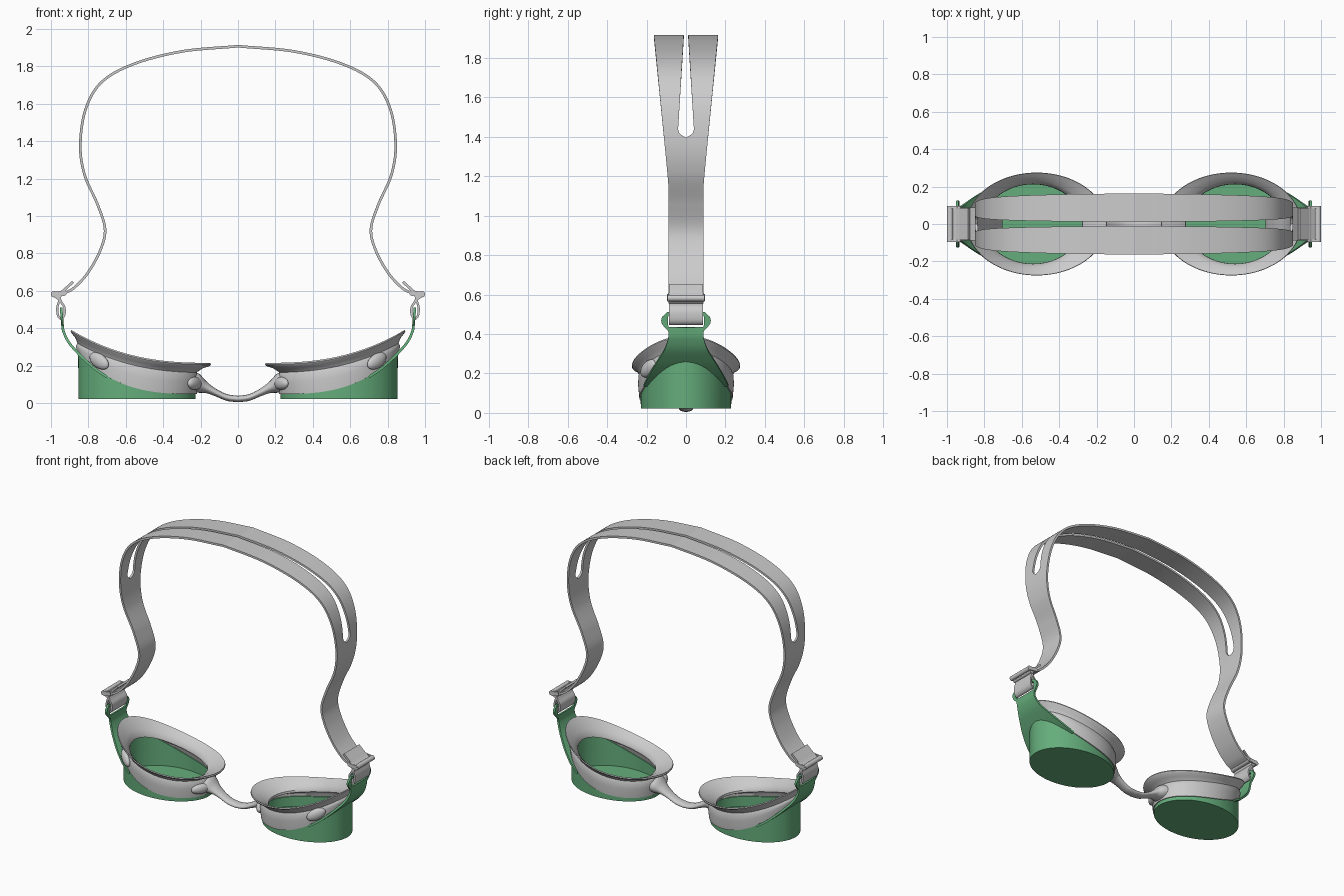
import bpy, bmesh, math
from mathutils import Vector, Matrix

if "Cube" in bpy.data.objects:
    bpy.data.objects.remove(bpy.data.objects["Cube"])

green = bpy.data.materials.new("green_plastic")
green.diffuse_color = (0.13, 0.42, 0.2, 1)
green.use_nodes = True
green.node_tree.nodes["Principled BSDF"].inputs["Base Color"].default_value = green.diffuse_color
N = 80


def finish(name, bm, mat=None, mirror=True, thick=0, angle=40):
    bmesh.ops.remove_doubles(bm, verts=bm.verts, dist=1e-4)
    bmesh.ops.recalc_face_normals(bm, faces=bm.faces)
    me = bpy.data.meshes.new(name)
    bm.to_mesh(me)
    bm.free()
    ob = bpy.data.objects.new(name, me)
    bpy.context.collection.objects.link(ob)
    bpy.ops.object.select_all(action='DESELECT')
    ob.select_set(True)
    bpy.context.view_layer.objects.active = ob
    if mat:
        me.materials.append(mat)
    if mirror:
        ob.modifiers.new("Mirror", 'MIRROR').merge_threshold = 0.0005
    if thick:
        s = ob.modifiers.new("Solidify", 'SOLIDIFY')
        s.thickness, s.offset = thick, 0
    for m in list(ob.modifiers):
        bpy.ops.object.modifier_apply(modifier=m.name)
    bpy.ops.object.shade_smooth_by_angle(angle=math.radians(angle))
    return ob


def loft(rings, closed=False, cap=True):
    bm = bmesh.new()
    rs = [[bm.verts.new(p) for p in r] for r in rings]
    pairs = list(zip(rs, rs[1:])) + ([(rs[-1], rs[0])] if closed else [])
    for a, b in pairs:
        for i in range(len(a)):
            j = (i + 1) % len(a)
            bm.faces.new((a[i], a[j], b[j], b[i]))
    if cap and not closed:
        bm.faces.new(rs[0])
        bm.faces.new(rs[-1])
    return bm


def strip(rows):
    """Band made of two mirrored halves; each row is x, z, inner y, outer y."""
    bm = bmesh.new()
    for s in (1, -1):
        vs = [[bm.verts.new((x, s * y, z)) for y in (g, w)] for x, z, g, w in rows]
        for a, b in zip(vs, vs[1:]):
            bm.faces.new((a[0], a[1], b[1], b[0]))
    return bm


def spline(pts, n):
    p = [Vector(q) for q in pts]
    p = [2 * p[0] - p[1]] + p + [2 * p[-1] - p[-2]]
    out = []
    for i in range(1, len(p) - 2):
        a, b, c, d = p[i - 1:i + 3]
        for k in range(n):
            t = k / n
            out.append(0.5 * (2 * b + (c - a) * t + (2 * a - 5 * b + 4 * c - d) * t * t
                              + (3 * b - a - 3 * c + d) * t ** 3))
    return out + [p[-2]]


def z_top(x):      # rim of the seal
    return 0.215 + 0.175 * (max(0, x - 0.15) / 0.74) ** 2.5


def z_low(x):      # lower edge of the seal
    return 0.048 + 0.21 * (max(0, x - 0.2) / 0.65) ** 3


def ring(cx, rx, ry, zf):
    pts = []
    for i in range(N):
        a = 2 * math.pi * i / N
        x = cx + rx * math.cos(a)
        pts.append((x, ry * math.sin(a), zf(x)))
    return pts


# Lens cups
finish("lens_cup", loft([
    ring(0.54, 0.313, 0.229, lambda x: 0.022),
    ring(0.54, 0.315, 0.231, lambda x: z_low(x) + 0.06),
    ring(0.54, 0.300, 0.216, lambda x: z_low(x) + 0.06),
    ring(0.54, 0.300, 0.216, lambda x: 0.04)]), green)

# Soft eye seals with flared rim
finish("eye_seal", loft([
    ring(0.52, 0.372, 0.273, z_top),
    ring(0.52, 0.375, 0.275, lambda x: z_top(x) - 0.008),
    ring(0.52, 0.370, 0.271, lambda x: z_top(x) - 0.016),
    ring(0.53, 0.340, 0.250, lambda x: z_top(x) - 0.030),
    ring(0.54, 0.318, 0.236, lambda x: z_top(x) - 0.052),
    ring(0.54, 0.325, 0.241, lambda x: z_top(x) - 0.065),
    ring(0.54, 0.327, 0.243, lambda x: 0.5 * (z_top(x) + z_low(x)) - 0.02),
    ring(0.54, 0.320, 0.237, z_low),
    ring(0.54, 0.310, 0.227, z_low),
    ring(0.54, 0.305, 0.222, lambda x: z_top(x) - 0.09),
    ring(0.54, 0.262, 0.212, lambda x: z_top(x) - 0.075),
    ring(0.54, 0.264, 0.214, lambda x: z_top(x) - 0.060),
    ring(0.535, 0.295, 0.230, lambda x: z_top(x) - 0.036),
    ring(0.525, 0.340, 0.254, lambda x: z_top(x) - 0.014)], closed=True))

# Nose bridge: oval sections, x / centre z / z radius / y radius
sections = spline([(0, .022, .017, .036), (.06, .03, .018, .035), (.12, .057, .021, .037),
                   (.17, .085, .032, .048), (.205, .105, .05, .068), (.236, .112, .055, .08)], 5)
sections = [(-s[0], *s[1:]) for s in sections[:0:-1]] + [tuple(s) for s in sections]
finish("nose_bridge", loft([[(x, ry * math.cos(k * math.pi / 12), z + rz * math.sin(k * math.pi / 12))
                             for k in range(24)] for x, z, rz, ry in sections]), mirror=False)

# Raised bumps on the front of the seals
for name, pos, yaw, pitch, size in (
        ("inner_bump", (0.232, -0.085, 0.105), -60, 0, (0.065, 0.025, 0.034)),
        ("outer_bump", (0.742, -0.19, 0.225), 36, -28, (0.066, 0.024, 0.038))):
    bm = bmesh.new()
    m = (Matrix.Translation(pos) @ Matrix.Rotation(math.radians(yaw), 4, 'Z')
         @ Matrix.Rotation(math.radians(pitch), 4, 'Y') @ Matrix.Diagonal((*size, 1)))
    bmesh.ops.create_uvsphere(bm, u_segments=24, v_segments=14, radius=1, matrix=m)
    finish(name, bm)


# Side arms: webs leaving the cup, ending in a slotted loop
def cup_y(x):
    return 0.225 * math.sqrt(max(0, 1 - ((x - 0.54) / 0.312) ** 2))


arm = []
for x, z, w in spline([(.70, .14, .215), (.76, .18, .195), (.82, .232, .165), (.86, .272, .14),
                       (.905, .325, .108), (.932, .38, .09), (.938, .415, .09)], 6):
    arm.append((x, z, cup_y(x), w))
arm += [(.94, .434, 0, .108), (.94, .435, .088, .109), (.941, .45, .092, .122), (.942, .468, .092, .126),
        (.944, .485, .092, .122), (.945, .495, .088, .112), (.945, .496, 0, .111), (.946, .512, 0, .095)]
finish("side_arm", strip(arm), green, thick=0.014)

# Head strap, split in two over the back of the head
path = spline([(0, 1.908), (.3, 1.88), (.56, 1.812), (.73, 1.715), (.815, 1.57), (.843, 1.38),
               (.82, 1.22), (.75, 1.06), (.711, .93), (.735, .82), (.80, .70), (.87, .622),
               (.92, .592), (.975, .578)], 24)
rows = []
for x, z in path:
    d = z - 1.4
    r = 0.04
    gap = 0
    if d > 0:
        gap = r - 0.029 * max(0, d - r) / 0.47
        if d < r:
            gap = math.sqrt(r * r - (r - d) ** 2)
    t = max(0, z - 1.13)
    rows.append((x, z, gap, 0.088 + 0.1 * t * t / (t + 0.03)))
finish("head_strap", strip(rows), thick=0.014)

# Loose strap end above the buckle
tail = spline([(.985, .57), (.945, .592), (.915, .618), (.882, .648)], 6)
finish("strap_tail", strip([(x, z, 0, .085) for x, z in tail]), thick=0.014)

# Short strap wrapped through the arm slot
wrap = spline([(.962, .58), (.957, .545), (.966, .51), (.962, .468), (.945, .452), (.929, .472),
               (.928, .51), (.945, .54), (.96, .575)], 6)
finish("strap_wrap", strip([(x, z, 0, .085) for x, z in wrap]), thick=0.012)

# Buckle frame with rounded cross bars
bm = bmesh.new()
for x, z, r, half in ((.932, .59, .017, .09), (.962, .572, .018, .088), (.984, .582, .0165, .095)):
    bmesh.ops.create_cone(bm, cap_ends=True, segments=20, radius1=r, radius2=r, depth=2 * half,
                          matrix=Matrix.Translation((x, 0, z)) @ Matrix.Rotation(math.pi / 2, 4, 'X'))
for s in (1, -1):
    bmesh.ops.create_cube(bm, size=1, matrix=Matrix.Translation((.958, s * .09, .585))
                          @ Matrix.Rotation(math.radians(8), 4, 'Y') @ Matrix.Diagonal((.06, .012, .026, 1)))
finish("buckle", bm)
